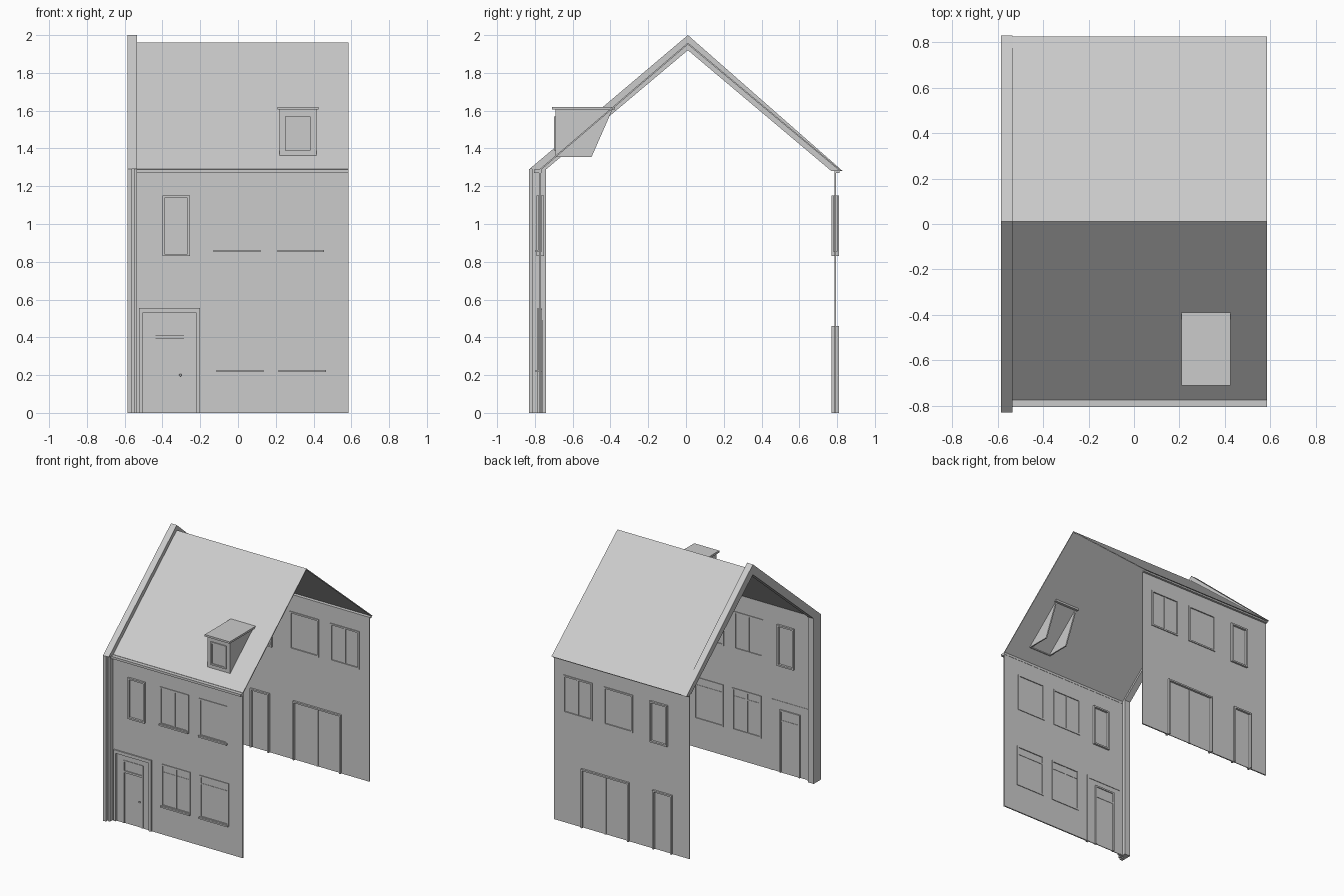
import bpy, bmesh

cube = bpy.data.objects.get("Cube")
if cube:
    bpy.data.objects.remove(cube)

grey = bpy.data.materials.new("plain grey")
grey.use_nodes = True
grey.diffuse_color = (0.6, 0.6, 0.6, 1)
grey.node_tree.nodes["Principled BSDF"].inputs["Base Color"].default_value = (0.6, 0.6, 0.6, 1)


def finish(name, bm):
    bmesh.ops.recalc_face_normals(bm, faces=bm.faces)
    mesh = bpy.data.meshes.new(name)
    bm.to_mesh(mesh)
    bm.free()
    mesh.materials.append(grey)
    obj = bpy.data.objects.new(name, mesh)
    bpy.context.scene.collection.objects.link(obj)
    return obj


def extrude(bm, faces, vec):
    ext = bmesh.ops.extrude_face_region(bm, geom=faces)
    bmesh.ops.translate(bm, vec=vec, verts=[v for v in ext["geom"] if isinstance(v, bmesh.types.BMVert)])


def side_prism(name, profile, x0, x1):
    """Extrude a (y, z) outline along x."""
    bm = bmesh.new()
    face = bm.faces.new([bm.verts.new((x0, y, z)) for y, z in profile])
    extrude(bm, [face], (x1 - x0, 0, 0))
    return finish(name, bm)


def box(name, x0, x1, y0, y1, z0, z1):
    return side_prism(name, [(y0, z0), (y1, z0), (y1, z1), (y0, z1)], x0, x1)


def pierced_slab(name, area, holes, y0, y1):
    """Upright slab with rectangular openings, all given as (x0, x1, z0, z1)."""
    rects = [area] + holes
    xs = sorted({v for r in rects for v in r[:2]})
    zs = sorted({v for r in rects for v in r[2:]})
    bm = bmesh.new()
    grid = {(x, z): bm.verts.new((x, y0, z)) for x in xs for z in zs}
    for xa, xb in zip(xs, xs[1:]):
        for za, zb in zip(zs, zs[1:]):
            mx, mz = (xa + xb) / 2, (za + zb) / 2
            if not any(h[0] < mx < h[1] and h[2] < mz < h[3] for h in holes):
                bm.faces.new([grid[p] for p in ((xa, za), (xb, za), (xb, zb), (xa, zb))])
    extrude(bm, bm.faces[:], (0, y1 - y0, 0))
    bmesh.ops.delete(bm, geom=[v for v in bm.verts if not v.link_faces], context="VERTS")
    return finish(name, bm)


def framed_opening(name, rect, y, half, rim=0.012, mullion=False, bar=None):
    """Frame ring, pane and optional glazing bars centred on depth y."""
    x0, x1, z0, z1 = rect
    inner = (x0 + rim, x1 - rim, z0 + (rim if z0 > 0 else 0), z1 - rim)
    pierced_slab(name + "_frame", rect, [inner], y - half, y + half)
    box(name + "_pane", inner[0], inner[1], y - 0.003, y + 0.003, inner[2], inner[3])
    if mullion:
        mid = (x0 + x1) / 2
        box(name + "_mullion", mid - 0.006, mid + 0.006, y - 0.008, y + 0.008, inner[2], inner[3])
    if bar:
        box(name + "_bar", inner[0], inner[1], y - 0.006, y + 0.006, bar, bar + 0.01)


HALF = 0.585
FRONT, BACK = -0.772, 0.79

# Front wall with windows
front_windows = {
    "front_small_window": ((-0.40, -0.255, 0.83, 1.15), 0.02, False, None),
    "front_upper_middle_window": ((-0.13, 0.12, 0.855, 1.15), 0.01, True, None),
    "front_upper_left_window": ((0.21, 0.455, 0.855, 1.15), 0.01, False, None),
    "front_lower_middle_window": ((-0.115, 0.135, 0.22, 0.55), 0.01, True, 0.48),
    "front_lower_left_window": ((0.215, 0.465, 0.22, 0.55), 0.01, False, 0.48),
}
door_hole = (-0.505, -0.22, 0, 0.53)
holes = [w[0] for w in front_windows.values()] + [door_hole]
pierced_slab("front_wall", (-HALF, HALF, 0, 1.28), holes, FRONT - 0.005, FRONT + 0.005)
for name, (rect, half, mullion, bar) in front_windows.items():
    framed_opening(name, rect, FRONT, half, mullion=mullion, bar=bar)
    if half < 0.02:
        box(name + "_sill", rect[0], rect[1], FRONT - 0.024, FRONT, rect[2] - 0.004, rect[2] + 0.008)

# Front door with surround, transom and knob
leaf = (-0.45, -0.275, 0, 0.49)
pierced_slab("door_surround", (-0.525, -0.20, 0, 0.555), [door_hole], FRONT - 0.015, FRONT + 0.008)
pierced_slab("door_panel", door_hole, [leaf], FRONT - 0.002, FRONT + 0.004)
framed_opening("front_door", leaf, FRONT + 0.004, 0.01)
box("door_transom", leaf[0], leaf[1], FRONT - 0.007, FRONT + 0.01, 0.395, 0.41)
knob = bmesh.new()
bmesh.ops.create_uvsphere(knob, u_segments=10, v_segments=6, radius=0.007)
bmesh.ops.translate(knob, vec=(-0.305, FRONT - 0.008, 0.2), verts=knob.verts)
finish("door_knob", knob)

# Back wall with windows and doors
back_openings = {
    "back_small_window": ((-0.40, -0.25, 0.83, 1.15), False),
    "back_middle_window": ((-0.10, 0.15, 0.855, 1.15), False),
    "back_left_window": ((0.25, 0.50, 0.855, 1.15), True),
    "back_small_door": ((-0.44, -0.275, 0, 0.46), False),
    "back_double_door": ((-0.07, 0.345, 0, 0.46), True),
}
pierced_slab("back_wall", (-HALF, HALF, 0, 1.28), [o[0] for o in back_openings.values()],
             BACK - 0.005, BACK + 0.005)
for name, (rect, mullion) in back_openings.items():
    deep = "small" in name or "door" in name
    framed_opening(name, rect, BACK, 0.02 if deep else 0.012, mullion=mullion)

# Roof sheet, eaves and raised verge
side_prism("roof", [(-0.775, 1.29), (0.01, 1.96), (0.825, 1.28),
                    (0.815, 1.28), (0.01, 1.95), (-0.775, 1.28)], -0.54, HALF)
box("front_gutter", -0.54, HALF, -0.805, -0.765, 1.27, 1.288)
box("back_eaves", -HALF, HALF, 0.785, 0.812, 1.27, 1.283)
side_prism("verge", [(-0.83, 1.29), (0.01, 2.0), (0.83, 1.28),
                     (0.77, 1.28), (0.01, 1.92), (-0.74, 1.29)], -HALF, -0.535)

# Grooved corner post
box("post_core", -HALF, -0.535, -0.785, -0.74, 0, 1.29)
box("post_outer_rib", -HALF, -0.56, -0.83, -0.785, 0, 1.29)
box("post_inner_rib", -0.55, -0.535, -0.815, -0.785, 0, 1.29)

# Dormer
cheek = [(-0.69, 1.355), (-0.69, 1.605), (-0.39, 1.605), (-0.50, 1.355)]
for label, x in (("right", 0.22), ("left", 0.405)):
    side_prism("dormer_%s_cheek" % label, cheek, x, x + 0.01)
light = (0.25, 0.385, 1.39, 1.57)
pierced_slab("dormer_front", (0.22, 0.415, 1.355, 1.605), [light], -0.69, -0.68)
framed_opening("dormer_window", light, -0.688, 0.01)
box("dormer_cap", 0.21, 0.425, -0.71, -0.375, 1.605, 1.62)
